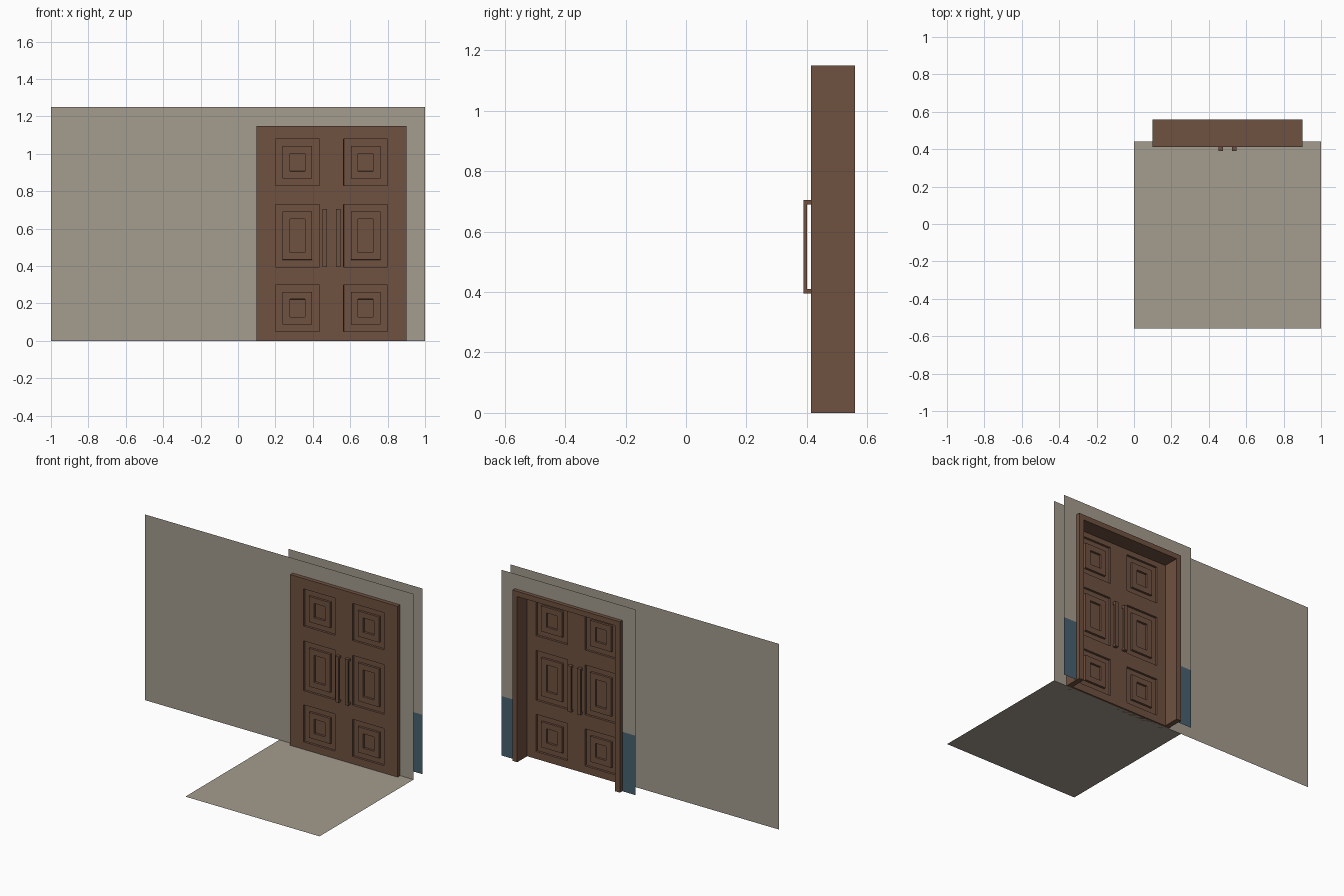
import bpy, bmesh
from mathutils import Vector

if "Cube" in bpy.data.objects:
    bpy.data.objects.remove(bpy.data.objects["Cube"])


def material(name, rgb):
    lin = [((c / 255 + 0.055) / 1.055) ** 2.4 for c in rgb]
    m = bpy.data.materials.new(name)
    m.diffuse_color = (*lin, 1)
    m.use_nodes = True
    m.node_tree.nodes["Principled BSDF"].inputs["Base Color"].default_value = m.diffuse_color
    return m


PLASTER = material("beige plaster", (164, 156, 142))
WOOD = material("brown wood", (111, 81, 64))
BLUE = material("blue grey paint", (72, 97, 111))

DOOR_L, DOOR_R, DOOR_TOP = 0.10, 0.90, 1.15    # outside of the door frame
FRONT, BACK = 0.413, 0.56                      # depth of the door frame
WALL_FRONT, WALL_BACK, WALL_TOP = 0.44, 0.535, 1.25
TRIM = 0.035                                   # frame bar width
LEAF_BACK = 0.454


def finish(name, bm, mat):
    mesh = bpy.data.meshes.new(name)
    bm.to_mesh(mesh)
    bm.free()
    mesh.materials.append(mat)
    obj = bpy.data.objects.new(name, mesh)
    bpy.context.collection.objects.link(obj)
    return obj


def sheet(name, points, mat):
    """One flat face."""
    bm = bmesh.new()
    bm.faces.new([bm.verts.new(p) for p in points])
    return finish(name, bm, mat)


def prism(name, points, offset, mat):
    """A flat profile extruded by an offset."""
    bm = bmesh.new()
    face = bm.faces.new([bm.verts.new(p) for p in points])
    new = bmesh.ops.extrude_face_region(bm, geom=[face])["geom"]
    bmesh.ops.translate(bm, vec=Vector(offset),
                        verts=[v for v in new if isinstance(v, bmesh.types.BMVert)])
    bmesh.ops.recalc_face_normals(bm, faces=bm.faces)
    return finish(name, bm, mat)


def wall_outline(left, bottom, y):
    """Wall outline with the doorway cut out of its lower edge."""
    pts = [(left, bottom), (DOOR_L, bottom), (DOOR_L, DOOR_TOP), (DOOR_R, DOOR_TOP),
           (DOOR_R, bottom), (1, bottom), (1, WALL_TOP), (left, WALL_TOP)]
    return [(x, y, z) for x, z in pts]


# floor and walls
sheet("floor", [(0, -0.56, 0), (1, -0.56, 0), (1, 0.44, 0), (0, 0.44, 0)], PLASTER)
sheet("front_wall", wall_outline(-1, 0, WALL_FRONT), PLASTER)
DADO = 0.40
sheet("back_wall", wall_outline(0, DADO, WALL_BACK)[::-1], PLASTER)
for side, x0, x1 in (("left", 0, DOOR_L), ("right", DOOR_R, 1)):
    sheet("back_wall_dado_" + side, [(x1, WALL_BACK, 0), (x0, WALL_BACK, 0),
                                     (x0, WALL_BACK, DADO), (x1, WALL_BACK, DADO)], BLUE)

# door frame: two jambs and a lintel
il, ir, it = DOOR_L + TRIM, DOOR_R - TRIM, DOOR_TOP - TRIM
frame = [(DOOR_L, 0), (il, 0), (il, it), (ir, it), (ir, 0),
         (DOOR_R, 0), (DOOR_R, DOOR_TOP), (DOOR_L, DOOR_TOP)]
prism("door_frame", [(x, FRONT, z) for x, z in frame], (0, BACK - FRONT, 0), WOOD)

# door leaves: a grid sheet whose panel cells are inset and stepped, on both sides
xs = [il, 0.20, 0.435, 0.565, 0.80, ir]
zs = [0, 0.05, 0.30, 0.395, 0.73, 0.83, 1.08, it]
bm = bmesh.new()
for y, flip in ((FRONT, False), (LEAF_BACK, True)):
    grid = [[bm.verts.new((x, y, z)) for z in zs] for x in xs]
    panels = []
    for i in range(len(xs) - 1):
        for j in range(len(zs) - 1):
            quad = [grid[i][j], grid[i + 1][j], grid[i + 1][j + 1], grid[i][j + 1]]
            face = bm.faces.new(quad[::-1] if flip else quad)
            face.normal_update()
            if i % 2 and j % 2:
                panels.append(face)
    for width, depth in ((0.0005, -0.014), (0.038, 0), (0.0005, 0.014),
                         (0.038, 0), (0.0005, -0.014)):
        bmesh.ops.inset_individual(bm, faces=panels, thickness=width, depth=depth,
                                   use_even_offset=True)
        bm.normal_update()
rim = [e for e in bm.edges if e.is_boundary]
bmesh.ops.bridge_loops(bm, edges=rim)
bmesh.ops.recalc_face_normals(bm, faces=bm.faces)
finish("door_leaves", bm, WOOD)

# pull handles: bracket profile, a pair on each side of the door
bracket = [(0, 0.395), (-0.024, 0.395), (-0.024, 0.705), (0, 0.705),
           (0, 0.69), (-0.013, 0.69), (-0.013, 0.41), (0, 0.41)]
for label, y, sign in (("front", FRONT, 1), ("back", LEAF_BACK, -1)):
    for side, x in (("left", 0.452), ("right", 0.523)):
        prism(f"{label}_handle_{side}", [(x, y + sign * d, z) for d, z in bracket],
              (0.025, 0, 0), WOOD)
